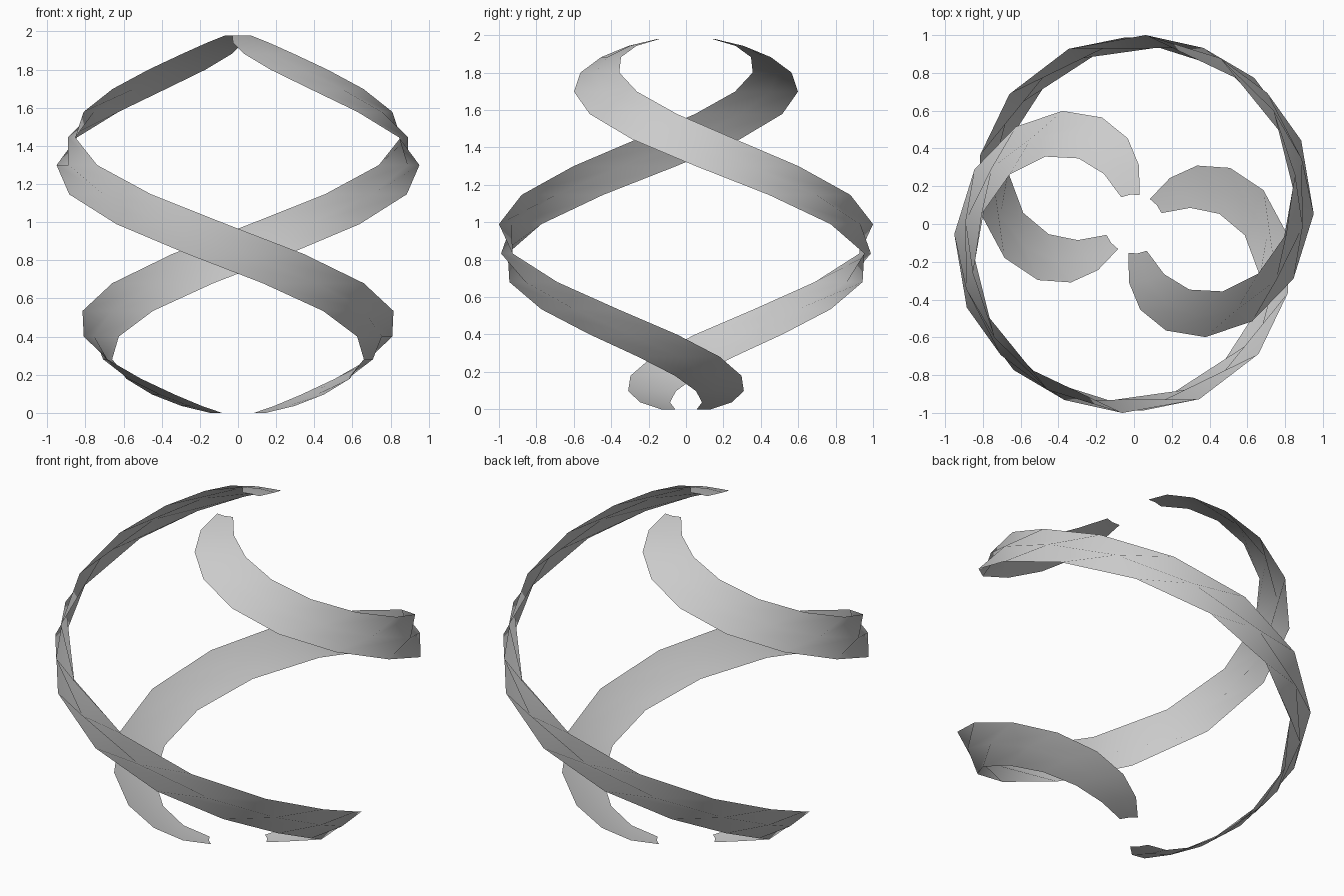
import bpy, bmesh
from math import sin, cos, pi, radians

if "Cube" in bpy.data.objects:
    bpy.data.objects.remove(bpy.data.objects["Cube"])

R = 1.002                  # sphere radius
STEP = pi / 20             # 9 degree rings
TWIST = radians(153)       # turn per unit of height
MID = radians(248.5)       # strip direction at the equator
HALF = radians(18)         # half the strip width
Z0 = cos(STEP)             # the strips stop one ring short of the poles


def spiral_strip(name, turn):
    """Two-column band of a sphere, twisted about the vertical axis."""
    bm = bmesh.new()
    rows = []
    for i in range(1, 20):
        r, z = sin(i * STEP), cos(i * STEP)
        row = []
        for c in (-1, 0, 1):
            a = MID + turn + c * HALF - TWIST * z
            row.append(bm.verts.new((R * r * cos(a), R * r * sin(a), R * (z + Z0))))
        rows.append(row)
    for up, low in zip(rows, rows[1:]):
        for c in range(2):
            bm.faces.new((up[c], low[c], low[c + 1], up[c + 1])).smooth = True
    mesh = bpy.data.meshes.new(name)
    bm.to_mesh(mesh)
    bm.free()
    bpy.context.collection.objects.link(bpy.data.objects.new(name, mesh))


# Two matching ribbons, half a turn apart
spiral_strip("spiral_ribbon_front", 0)
spiral_strip("spiral_ribbon_back", pi)
